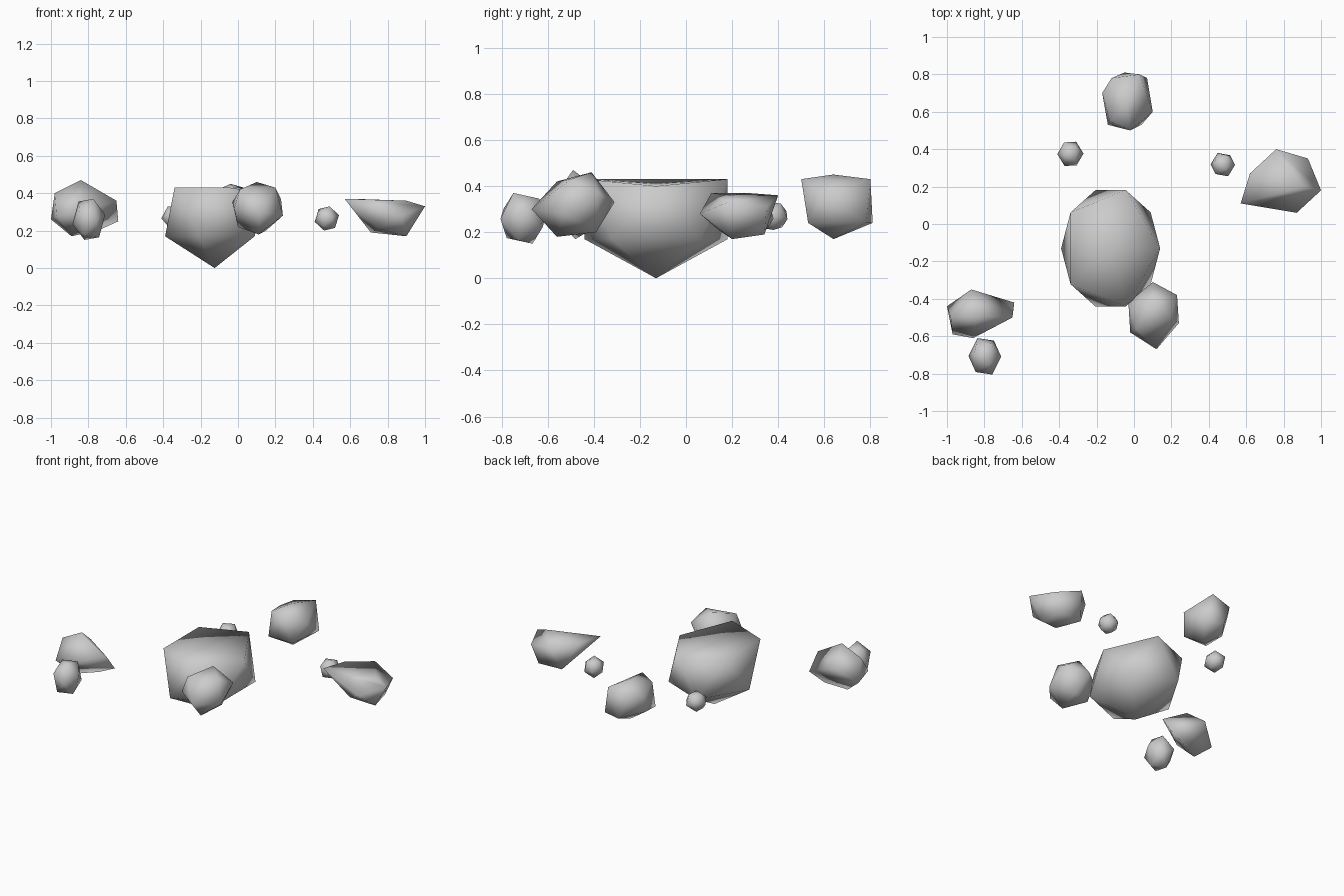
import bpy
import bmesh
from mathutils import Matrix, Vector

default_cube = bpy.data.objects.get("Cube")
if default_cube:
    bpy.data.objects.remove(default_cube, do_unlink=True)

# Single grey stone material
stone = bpy.data.materials.new("grey_stone")
stone.use_nodes = True
stone_colour = (0.6, 0.6, 0.6, 1)
stone.diffuse_color = stone_colour
stone.node_tree.nodes["Principled BSDF"].inputs["Base Color"].default_value = stone_colour


def finish(name, bm):
    """Turn a bmesh into a smooth shaded stone object."""
    bmesh.ops.recalc_face_normals(bm, faces=bm.faces)
    for face in bm.faces:
        face.smooth = True
    mesh = bpy.data.meshes.new(name)
    bm.to_mesh(mesh)
    bm.free()
    mesh.materials.append(stone)
    rock = bpy.data.objects.new(name, mesh)
    bpy.context.collection.objects.link(rock)
    return rock


def pebble(name, low, high, tilt):
    """Tilted twenty sided stone fitted between two corners."""
    bm = bmesh.new()
    bmesh.ops.create_icosphere(bm, subdivisions=1, radius=1)
    bm.transform(Matrix.Rotation(tilt, 4, Vector((1, 0.6, 0.3))))
    for axis in range(3):
        values = [v.co[axis] for v in bm.verts]
        start, span = min(values), max(values) - min(values)
        for v in bm.verts:
            v.co[axis] = low[axis] + (v.co[axis] - start) / span * (high[axis] - low[axis])
    return finish(name, bm)


def chipped_rock(name, bottom, waist, top):
    """Faceted rock wrapped around three loose rings, in hundredths of a unit."""
    bm = bmesh.new()
    for point in bottom + waist + top:
        bm.verts.new(Vector(point) / 100)
    hull = bmesh.ops.convex_hull(bm, input=bm.verts)
    spare = [g for g in hull["geom_interior"] if isinstance(g, bmesh.types.BMVert)]
    bmesh.ops.delete(bm, geom=spare, context="VERTS")
    return finish(name, bm)


# Large central rock: stretched twenty sided stone with its top pressed flat
bm = bmesh.new()
bmesh.ops.create_icosphere(bm, subdivisions=1, radius=1)
for v in bm.verts:
    is_top = v.co.z > 0.9
    is_low_rim = v.co.x > 0.8
    v.co = Vector((v.co.x * 0.296 - 0.125, v.co.y * 0.365 - 0.13, v.co.z * 0.307 + 0.307))
    v.co.z = min(v.co.z, 0.43)
    if is_top:
        v.co.z = 0.41
    elif is_low_rim:
        v.co.z = 0.4
finish("central_rock", bm)

# Flat-topped wedge rock on the left
chipped_rock(
    "left_wedge_rock",
    bottom=[(90, 20, 17), (71, 33, 19), (75, 14, 21), (88, 34, 19)],
    waist=[(87, 6, 28), (100, 18, 33), (93, 35, 31)],
    top=[(57, 11, 37), (62, 27, 37), (76, 40, 36), (90, 20, 36)],
)

# Peaked rock on the right
chipped_rock(
    "right_peaked_rock",
    bottom=[(-89, -48, 17), (-75, -43, 20)],
    waist=[(-100, -44, 26), (-64, -42, 25), (-86, -61, 30), (-97, -59, 28)],
    top=[(-84, -49, 47), (-98, -50, 40), (-87, -35, 36), (-65, -50, 36)],
)

# Rounded rock in front of the central one
chipped_rock(
    "front_rock",
    bottom=[(11, -56, 18), (0, -45, 22), (15, -39, 20)],
    waist=[(24, -53, 28), (12, -67, 30), (-2, -58, 32), (-3, -42, 35), (10, -31, 33)],
    top=[(10, -41, 46), (20, -50, 43), (23, -38, 37), (1, -56, 42)],
)

# Rounded rock at the back
chipped_rock(
    "back_rock",
    bottom=[(-3, 64, 17), (-14, 53, 24), (4, 53, 24), (7, 78, 24), (-5, 81, 24), (-16, 66, 26)],
    waist=[(10, 60, 36), (-17, 70, 38)],
    top=[(-4, 64, 45), (-2, 50, 43), (3, 80, 43), (-12, 78, 40), (-13, 55, 41)],
)

# Small pebbles scattered between the rocks
pebble("right_pebble", (-0.885, -0.805, 0.15), (-0.71, -0.61, 0.37), 0.5)
pebble("back_pebble", (-0.41, 0.31, 0.21), (-0.27, 0.44, 0.33), 0.8)
pebble("left_pebble", (0.41, 0.255, 0.2), (0.54, 0.38, 0.33), 0.4)
